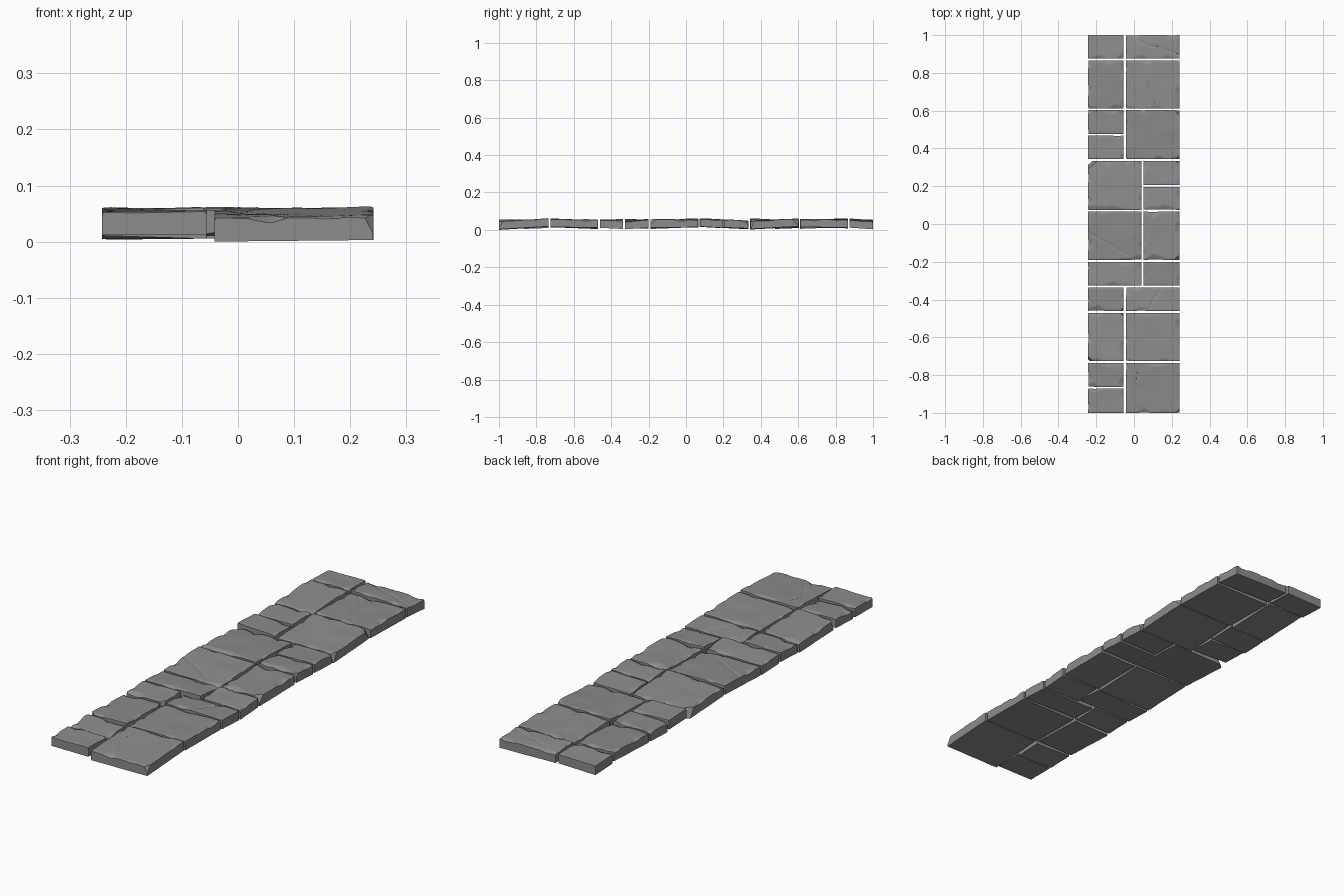
import bpy, bmesh, math, random
from mathutils import Vector, noise

if "Cube" in bpy.data.objects:
    bpy.data.objects.remove(bpy.data.objects["Cube"])

random.seed(4)
THICK, STEP = 0.043, 0.0055

stone_mat = bpy.data.materials.new("dark_stone")
stone_mat.diffuse_color = (.265, .265, .265, 1)
stone_mat.use_nodes = True
stone_mat.node_tree.nodes["Principled BSDF"].inputs["Base Color"].default_value = stone_mat.diffuse_color

# Stones: x0, x1, y0, y1, middle height, slope along x, slope along y
LA, LB = -0.243, -0.055      # narrow left column
RA, RB = -0.042, 0.242       # wide right column
MB, MC = 0.04, 0.05          # joint of the swapped middle section
STONES = [
    (LA, LB, 0.875, 1.0, .034, .02, -.04), (RA, RB, 0.875, 1.0, .032, -.02, -.07),
    (LA, LB, 0.61, 0.866, .034, -.02, .04), (RA, RB, 0.61, 0.866, .034, .01, -.02),
    (LA, LB, 0.476, 0.605, .032, .03, .04), (LA, LB, 0.343, 0.468, .034, -.03, -.04),
    (RA, RB, 0.343, 0.603, .032, .01, .055),
    (LA, MB, 0.073, 0.334, .033, .01, -.05), (MC, RB, 0.205, 0.334, .031, .01, -.04),
    (MC, RB, 0.075, 0.197, .035, .01, -.06),
    (LA, MB, -0.19, 0.066, .033, -.01, .04), (MC, RB, -0.19, 0.066, .034, .01, .01),
    (LA, MB, -0.326, -0.2, .033, .02, -.04), (MC, RB, -0.326, -0.2, .031, -.02, .07),
    (LA, LB, -0.46, -0.336, .034, .01, .04), (RA, RB, -0.46, -0.336, .031, -.01, -.05),
    (LA, LB, -0.725, -0.47, .033, .02, -.04), (RA, RB, -0.725, -0.47, .034, .01, -.01),
    (LA, LB, -0.863, -0.735, .032, -.03, .04), (LA, LB, -1.0, -0.871, .034, .0, .01),
    (RA, RB, -1.0, -0.735, .031, .01, .06),
]
# Larger broken corners: x, y, size
BROKEN = [(.24, .6, .035), (-.24, .33, .045), (.24, -.19, .028), (.24, -1, .02),
          (-.24, -.725, .025), (.24, .34, .02), (-.055, -.47, .018), (.24, .075, .015)]
# Surface cracks as polylines
CRACKS = [
    [(-.02, .99), (.1, .94), (.24, .9)], [(-.01, .87), (.06, .8), (.08, .72), (.12, .62)],
    [(-.2, .6), (-.19, .54), (-.14, .48)], [(-.24, -.04), (-.14, -.1), (-.04, -.165)],
    [(-.035, -.78), (.02, -.87), (.09, -.99)], [(.02, -.78), (.01, -.83)],
    [(.14, -.34), (.11, -.39), (.08, -.45)],
]


def seg_dist(p, a, b):
    a, b = Vector(a), Vector(b)
    t = max(0, min(1, (p - a).dot(b - a) / (b - a).length_squared))
    return (p - a - (b - a) * t).length


def crack_depth(x, y):
    p = Vector((x, y)) + Vector((noise.noise((x * 25, y * 25, 3)), noise.noise((x * 25, y * 25, 8)))) * .008
    d = min(seg_dist(p, a, b) for c in CRACKS for a, b in zip(c, c[1:]))
    return max(0, 1 - d / .007) * .003


def stone(i, x0, x1, y0, y1, mid, sx, sy):
    bm = bmesh.new()
    nx, ny = round((x1 - x0) / STEP), round((y1 - y0) / STEP)
    cx, cy = (x0 + x1) / 2, (y0 + y1) / 2
    lift = lambda x, y: mid + sx * (x - cx) + sy * (y - cy)

    def chip(s, side, d):
        # worn edge: bevel whose width varies along the edge
        n = noise.noise((s * 14, side * 9.1, i * 5.3)) + .15 * noise.noise((s * 45, side * 4.7, i))
        return max(0, .005 + .04 * max(0, n) - d) * .4

    def top(u, v):
        x, y = x0 + (x1 - x0) * u / nx, y0 + (y1 - y0) * v / ny
        drop = max(chip(y, 1, x - x0), chip(y, 2, x1 - x), chip(x, 3, y - y0), chip(x, 4, y1 - y))
        wave = .0025 * noise.noise((x * 11, y * 11, i * 3.7))
        z = lift(x, y) + THICK / 2 + wave - drop - crack_depth(x, y)
        k = .15 * drop          # pull chipped rims slightly inward
        px = x + (k if u == 0 else -k if u == nx else 0)
        py = y + (k if v == 0 else -k if v == ny else 0)
        return bm.verts.new((px, py, z))

    g = [[top(u, v) for v in range(ny + 1)] for u in range(nx + 1)]
    for u in range(nx):
        for v in range(ny):
            bm.faces.new((g[u][v], g[u + 1][v], g[u + 1][v + 1], g[u][v + 1]))
    # straight sides and flat underside
    ring = ([g[u][0] for u in range(nx)] + [g[nx][v] for v in range(ny)]
            + [g[u][ny] for u in range(nx, 0, -1)] + [g[0][v] for v in range(ny, 0, -1)])
    low = [bm.verts.new((r.co.x, r.co.y, lift(r.co.x, r.co.y) - THICK / 2)) for r in ring]
    for k in range(len(ring)):
        j = (k + 1) % len(ring)
        bm.faces.new((ring[j], ring[k], low[k], low[j]))
    bm.faces.new(low[::-1])

    # knock off the corners
    for x, dx in ((x0, -1), (x1, 1)):
        for y, dy in ((y0, -1), (y1, 1)):
            size = random.uniform(.003, .009)
            for bx, by, bs in BROKEN:
                if abs(bx - x) + abs(by - y) < .012:
                    size = bs
            n = Vector((dx * random.uniform(.7, 1.3), dy, random.uniform(.4, 1))).normalized()
            co = Vector((x - dx * size / 2, y - dy * size / 2, lift(x, y) + THICK / 2))
            bmesh.ops.bisect_plane(bm, geom=bm.verts[:] + bm.edges[:] + bm.faces[:], dist=1e-6,
                                   plane_co=co, plane_no=n, clear_outer=True)
            bmesh.ops.holes_fill(bm, edges=[e for e in bm.edges if e.is_boundary], sides=0)
    bmesh.ops.recalc_face_normals(bm, faces=bm.faces[:])
    me = bpy.data.meshes.new("paving_stone")
    bm.to_mesh(me)
    bm.free()
    me.materials.append(stone_mat)
    ob = bpy.data.objects.new(f"paving_stone_{i + 1:02d}", me)
    bpy.context.collection.objects.link(ob)
    ob.select_set(True)
    bpy.context.view_layer.objects.active = ob


for i, s in enumerate(STONES):
    stone(i, *s)
bpy.ops.object.shade_smooth_by_angle(angle=math.radians(25))
